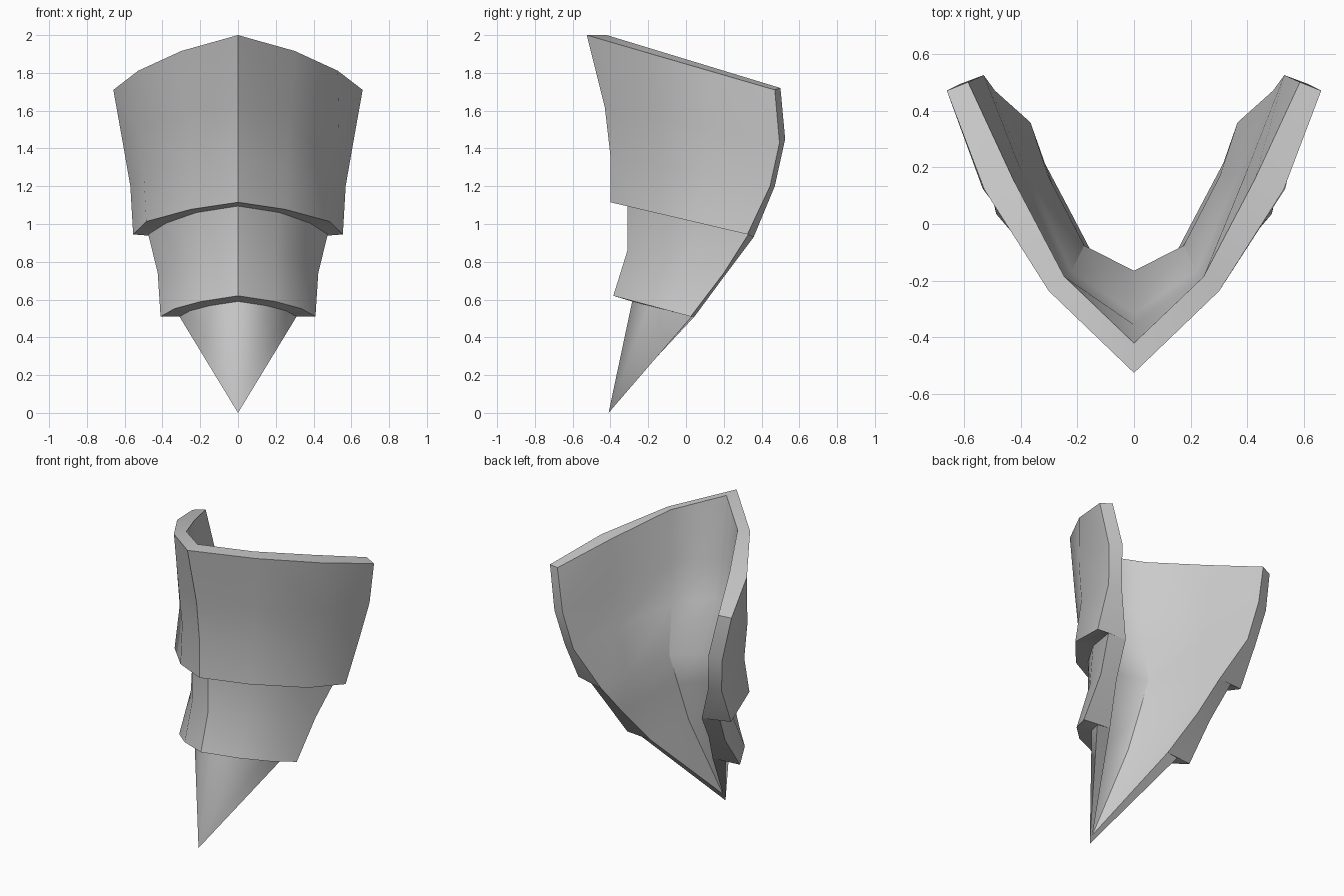
import bpy
import bmesh
import math

# Remove the default cube only
default_cube = bpy.data.objects.get("Cube")
if default_cube:
    bpy.data.objects.remove(default_cube, do_unlink=True)

# How far the two columns between ridge and side have moved (across, back)
top_bow = [(.455, .29), (.8, .65)]
plate_bow = [(.45, .22), (.875, .6)]
middle_bow = [(.465, .23), (.8, .6)]
point_bow = [(.485, .28), (.82, .62)]
rim_bow = [(.42, .255), (.73, .63)]
hollow_bow = [(.45, .19), (.76, .63)]
crease_bow = [(.48, .17), (.83, .64)]

# Each rib of the shell: ridge y, ridge z, side x, side y, side z, bow
outer_ribs = [
    (-.525, 2, .66, .47, 1.71, top_bow),       # upper plate
    (-.43, 1.62, .61, .495, 1.43, plate_bow),
    (-.4, 1.36, .57, .445, 1.2, plate_bow),
    (-.4, 1.115, .555, .325, .945, plate_bow),
    (-.31, 1.095, .475, .33, .945, middle_bow),  # middle plate
    (-.31, .86, .425, .2, .74, middle_bow),
    (-.385, .62, .41, .025, .51, point_bow),
    (-.285, .59, .31, .03, .51, point_bow),    # pointed lower plate
    (-.41, 0, 0, -.41, 0, point_bow),
]
crease = (-.165, 1.06, .365, .358, .93, crease_bow)
lower = (-.23, .6, .225, .045, .51, crease_bow)
inner_ribs = [
    (-.42, 2, .585, .5, 1.72, rim_bow),
    (-.355, 1.62, .53, .525, 1.45, hollow_bow),
    (-.315, 1.36, .49, .47, 1.2, hollow_bow),
    crease, crease,
    (-.2, .86, .315, .215, .74, crease_bow),
    lower, lower,
    (-.385, .05, 0, -.385, .05, crease_bow),
]


def add_rib(bm, rib):
    """One row of vertices from the right side over the ridge to the left."""
    ridge_y, ridge_z, side_x, side_y, side_z, bow = rib
    half = [(side_x * across,
             ridge_y + (side_y - ridge_y) * back,
             ridge_z + (side_z - ridge_z) * back)
            for across, back in [(0, 0), *bow, (1, 1)]]
    points = [(-x, y, z) for x, y, z in reversed(half[1:])] + half
    return [bm.verts.new(point) for point in points]


def bridge(bm, first, second):
    """Quads between two rows of equal length."""
    for i in range(len(first) - 1):
        bm.faces.new((first[i], first[i + 1], second[i + 1], second[i]))


def is_soft_ridge(edge, inner_verts):
    """The hollow side and the lower point have a rounded middle line."""
    on_middle = all(abs(v.co.x) < .001 for v in edge.verts)
    hollow = all(v in inner_verts for v in edge.verts)
    low = all(v.co.z < .6 for v in edge.verts)
    return on_middle and (hollow or low)


bm = bmesh.new()
outer = [add_rib(bm, rib) for rib in outer_ribs]
inner = [add_rib(bm, rib) for rib in inner_ribs]

# Outer plates with their ledges, and the hollow back
for rows in (outer, inner):
    for upper_row, lower_row in zip(rows, rows[1:]):
        bridge(bm, upper_row, lower_row)

# Top rim and the two side rims
bridge(bm, outer[0], inner[0])
for side in (0, -1):
    bridge(bm, [row[side] for row in outer], [row[side] for row in inner])

inner_verts = {v for row in inner for v in row}
bmesh.ops.remove_doubles(bm, verts=bm.verts[:], dist=.0005)
inner_verts = {v for v in inner_verts if v.is_valid}
bmesh.ops.recalc_face_normals(bm, faces=bm.faces[:])

# Smooth plates with sharp ledges, rims, front ridge and inner crease
for face in bm.faces:
    face.smooth = True
for edge in bm.edges:
    sharp = edge.calc_face_angle(0) > math.radians(32)
    edge.smooth = not sharp or is_soft_ridge(edge, inner_verts)

mesh = bpy.data.meshes.new("layered_guard")
bm.to_mesh(mesh)
bm.free()
guard = bpy.data.objects.new("layered_guard", mesh)
bpy.context.collection.objects.link(guard)

# Plain grey finish
grey = bpy.data.materials.new("plain_grey")
grey.use_nodes = True
colour = (.6, .6, .6, 1)
grey.diffuse_color = colour
grey.node_tree.nodes["Principled BSDF"].inputs["Base Color"].default_value = colour
mesh.materials.append(grey)
